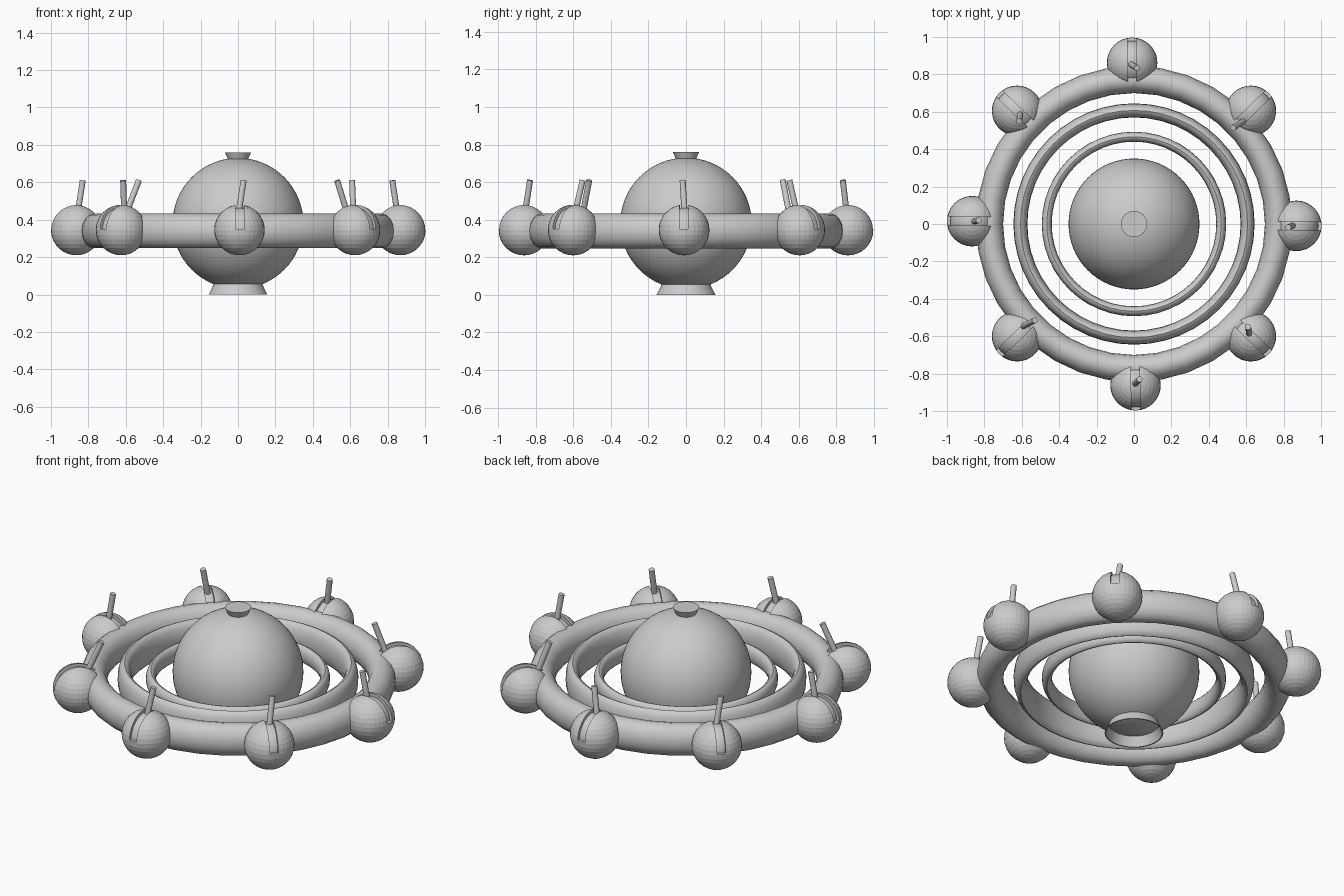
import bpy, bmesh, math
from mathutils import Vector

if "Cube" in bpy.data.objects:
    bpy.data.objects.remove(bpy.data.objects["Cube"])


def smooth(ob, deg=35):
    bpy.ops.object.select_all(action='DESELECT')
    ob.select_set(True)
    bpy.context.view_layer.objects.active = ob
    bpy.ops.object.shade_smooth_by_angle(angle=math.radians(deg))


def lathe(name, profile, sides, closed=False):
    """Revolve (radius, height) points around the z axis."""
    bm = bmesh.new()
    rings = []
    for i in range(sides):
        a = 2 * math.pi * i / sides
        rings.append([bm.verts.new((r * math.cos(a), r * math.sin(a), z)) for r, z in profile])
    n = len(profile)
    for i in range(sides):
        p, q = rings[i], rings[(i + 1) % sides]
        for j in range(n if closed else n - 1):
            k = (j + 1) % n
            bm.faces.new((p[j], q[j], q[k], p[k]))
    bmesh.ops.remove_doubles(bm, verts=bm.verts, dist=1e-5)
    bmesh.ops.recalc_face_normals(bm, faces=bm.faces)
    me = bpy.data.meshes.new(name)
    bm.to_mesh(me)
    bm.free()
    ob = bpy.data.objects.new(name, me)
    bpy.context.collection.objects.link(ob)
    smooth(ob)
    return ob


def ellipse_ring(name, r_in, r_out, half_h, sides):
    rc, rr = (r_in + r_out) / 2, (r_out - r_in) / 2
    prof = [(rc + rr * math.cos(t), 0.34 + half_h * math.sin(t))
            for t in (2 * math.pi * i / 16 for i in range(16))]
    return lathe(name, prof, sides, closed=True)


def ball(name, loc, r, seg=32, rings=16, rot=0):
    bpy.ops.mesh.primitive_uv_sphere_add(segments=seg, ring_count=rings, radius=r,
                                         location=loc, rotation=(0, 0, rot))
    ob = bpy.context.object
    ob.name = name
    return ob


# central globe with flared foot and top cap
smooth(ball("globe", (0, 0, 0.38), 0.35, 64, 32), 60)
lathe("foot", [(0.125, 0.066), (0.137, 0.04), (0.157, 0.0), (0.15, 0.0), (0.13, 0.045)], 48)
lathe("top_cap", [(0.05, 0.715), (0.07, 0.76), (0.0, 0.76)], 32)

# three concentric rings, taller than they are thick
ellipse_ring("outer_ring", 0.70, 0.845, 0.0925, 36)
ellipse_ring("middle_ring", 0.57, 0.645, 0.09, 48)
ellipse_ring("inner_ring", 0.44, 0.493, 0.05, 48)

# ball pods: centre xy, rod point at z 0.48, rod tip at z 0.61
pods = [
    ((0.008, -0.862), (0.01, -0.85), (0.03, -0.83)),
    ((0.625, -0.60), (0.615, -0.58), (0.61, -0.55)),
    ((0.868, -0.01), (0.845, -0.01), (0.825, -0.018)),
    ((0.625, 0.605), (0.57, 0.54), (0.53, 0.515)),
    ((-0.01, 0.862), (-0.01, 0.85), (0.015, 0.835)),
    ((-0.625, 0.605), (-0.61, 0.58), (-0.614, 0.55)),
    ((-0.865, 0.015), (-0.85, 0.015), (-0.83, 0.02)),
    ((-0.625, -0.60), (-0.58, -0.54), (-0.53, -0.515)),
]
for i, (c, base, tip) in enumerate(pods):
    ang = math.atan2(c[1], c[0])
    shell = ball(f"pod_shell_{i}", (*c, 0.345), 0.135, rot=ang)

    # radial groove over the upper half
    bpy.ops.mesh.primitive_cube_add(size=1, location=(*c, 0.455), rotation=(0, 0, ang))
    cut = bpy.context.object
    cut.name = f"groove_cutter_{i}"
    cut.scale = (0.4, 0.046, 0.21)
    cut.hide_render = True
    cut.hide_viewport = True
    mod = shell.modifiers.new("groove", 'BOOLEAN')
    mod.object = cut
    mod.operation = 'DIFFERENCE'
    mod.solver = 'EXACT'

    # core forming the groove floor
    smooth(ball(f"pod_core_{i}", (*c, 0.345), 0.118, rot=ang), 60)

    # tilted control rod
    b, t = Vector((*base, 0.48)), Vector((*tip, 0.61))
    b -= (t - b) * 0.6
    d = t - b
    bpy.ops.mesh.primitive_cylinder_add(vertices=16, radius=0.016, depth=d.length,
                                        location=(b + t) / 2,
                                        rotation=d.to_track_quat('Z', 'Y').to_euler())
    bpy.context.object.name = f"rod_{i}"
    smooth(bpy.context.object)
